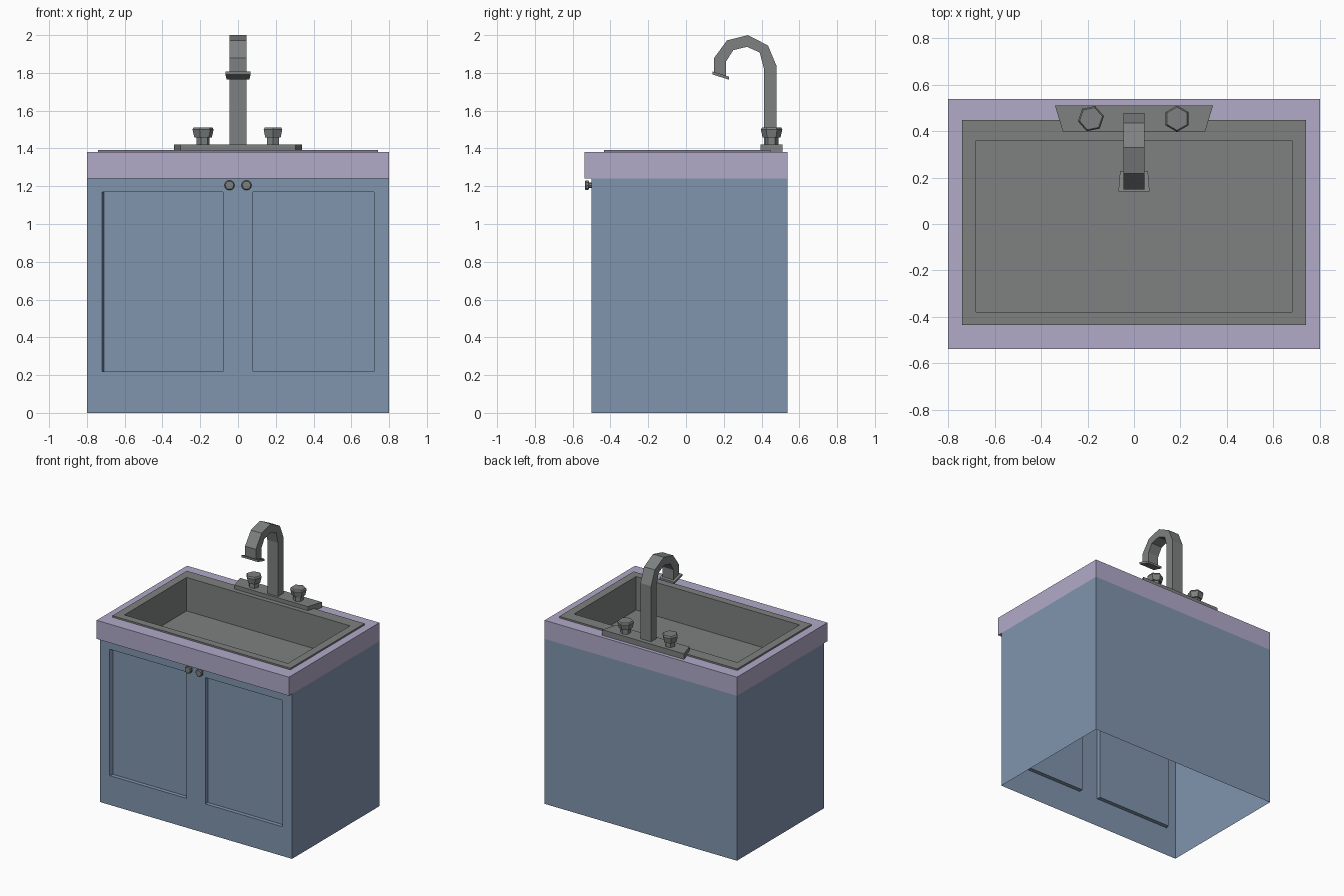
import bpy, bmesh, math

if "Cube" in bpy.data.objects:
    bpy.data.objects.remove(bpy.data.objects["Cube"])


def material(name, rgb):
    m = bpy.data.materials.new(name)
    m.diffuse_color = (*rgb, 1)
    m.use_nodes = True
    m.node_tree.nodes["Principled BSDF"].inputs["Base Color"].default_value = m.diffuse_color
    return m


blue = material("cabinet_blue", (0.22, 0.30, 0.42))
lilac = material("counter_lilac", (0.44, 0.40, 0.58))
grey = material("metal_grey", (0.21, 0.22, 0.22))


def finish(name, bm, mat, fix_normals=True):
    if fix_normals:
        bmesh.ops.recalc_face_normals(bm, faces=bm.faces[:])
    me = bpy.data.meshes.new(name)
    bm.to_mesh(me)
    bm.free()
    ob = bpy.data.objects.new(name, me)
    bpy.context.collection.objects.link(ob)
    me.materials.append(mat)
    return ob


def loft(name, loops, mat, start=True, end=True, fix_normals=True):
    """Skin a series of equal-length point loops, with optional end caps."""
    bm = bmesh.new()
    rings = [[bm.verts.new(p) for p in loop] for loop in loops]
    for a, b in zip(rings, rings[1:]):
        for i in range(len(a)):
            j = (i + 1) % len(a)
            bm.faces.new((a[i], a[j], b[j], b[i]))
    if start:
        bm.faces.new(rings[0][::-1])
    if end:
        bm.faces.new(rings[-1])
    return finish(name, bm, mat, fix_normals)


def rect(x, y0, y1, z):
    return [(-x, y0, z), (x, y0, z), (x, y1, z), (-x, y1, z)]


def ngon(n, r, z, phase=0.0):
    return [(r * math.cos(phase + i * math.tau / n),
             r * math.sin(phase + i * math.tau / n), z) for i in range(n)]


# Cabinet: open shell, front wall split into a grid with two recessed doors
bm = bmesh.new()
F, B, H = -0.5, 0.537, 1.24
xs, zs = [-0.8, -0.72, -0.08, 0.08, 0.72, 0.8], [0, 0.22, 1.17, H]
grid = [[bm.verts.new((x, F, z)) for z in zs] for x in xs]
doors = []
for i in range(5):
    for j in range(3):
        f = bm.faces.new((grid[i][j], grid[i + 1][j], grid[i + 1][j + 1], grid[i][j + 1]))
        if j == 1 and i in (1, 3):
            doors.append(f)
bl, br = [[bm.verts.new((x, B, z)) for z in (0, H)] for x in (-0.8, 0.8)]
bm.faces.new((br[0], bl[0], bl[1], br[1]))
bm.faces.new([bl[0]] + grid[0] + [bl[1]])
bm.faces.new([br[1]] + grid[5][::-1] + [br[0]])
for f in doors:
    new = bmesh.ops.extrude_face_region(bm, geom=[f])["geom"]
    for v in (g for g in new if isinstance(g, bmesh.types.BMVert)):
        v.co.y += 0.03
        if v.co.x < -0.7:
            v.co.x += 0.01
    if f.is_valid:
        bm.faces.remove(f)
finish("cabinet", bm, blue)

# Countertop frame and the underside of its front overhang
loft("countertop", [rect(0.8, -0.537, B, H), rect(0.8, -0.537, B, 1.38),
                    rect(0.70, -0.40, 0.40, 1.38)], lilac, False, False, False)
loft("counter_overhang", [[(-0.8, F, H), (-0.8, -0.537, H), (0.8, -0.537, H), (0.8, F, H)][::-1]],
     lilac, False, True, False)

# Sink: raised rim and basin
loft("sink_basin", [rect(0.74, -0.435, 0.448, 1.38), rect(0.74, -0.435, 0.448, 1.392),
                    rect(0.68, -0.378, 0.36, 1.392), rect(0.68, -0.378, 0.36, 1.14)],
     grey, False, True, False)
drain = loft("drain", [ngon(8, 0.117, 0), ngon(8, 0.117, 0.004)], grey, False)
drain.location = (0, -0.008, 1.14)

# Tap base plate
plate = [(-0.305, 0.395), (0.305, 0.395), (0.34, 0.51), (-0.34, 0.51)]
loft("tap_base", [[(x, y, z) for x, y in plate] for z in (1.38, 1.422)], grey)

# Spout: square tube following an arched outline (outer and inner y, z pairs)
outer = [(0.478, 1.42), (0.478, 1.84), (0.434, 1.945), (0.328, 2.0),
         (0.217, 1.972), (0.148, 1.878), (0.148, 1.80)]
inner = [(0.412, 1.42), (0.412, 1.825), (0.39, 1.908), (0.323, 1.938),
         (0.25, 1.92), (0.212, 1.86), (0.212, 1.785)]
W = 0.045
loft("spout", [[(-W, *o), (W, *o), (W, *i), (-W, *i)] for o, i in zip(outer, inner)], grey)
loft("spout_nozzle", [[(-0.067, 0.139, z), (0.067, 0.139, z), (0.06, 0.228, z - 0.028),
                       (-0.06, 0.228, z - 0.028)] for z in (1.792, 1.808)], grey)

# Six-sided tap handles
for side, x, turn in (("left", -0.185, 0.2), ("right", 0.185, math.pi / 6)):
    profile = [(0.036, 1.42), (0.036, 1.457), (0.047, 1.457), (0.057, 1.50), (0.05, 1.512)]
    ob = loft(side + "_tap_handle", [ngon(6, r, z, turn) for r, z in profile], grey)
    ob.location = (x, 0.453, 0)

# Door knobs
for side, x in (("left", -0.045), ("right", 0.045)):
    profile = [(0.016, 0), (0.016, 0.013), (0.027, 0.017), (0.027, 0.03), (0.022, 0.034)]
    ob = loft(side + "_door_knob", [ngon(10, r, z) for r, z in profile], grey)
    ob.rotation_euler.x = math.pi / 2
    ob.location = (x, F, 1.205)
